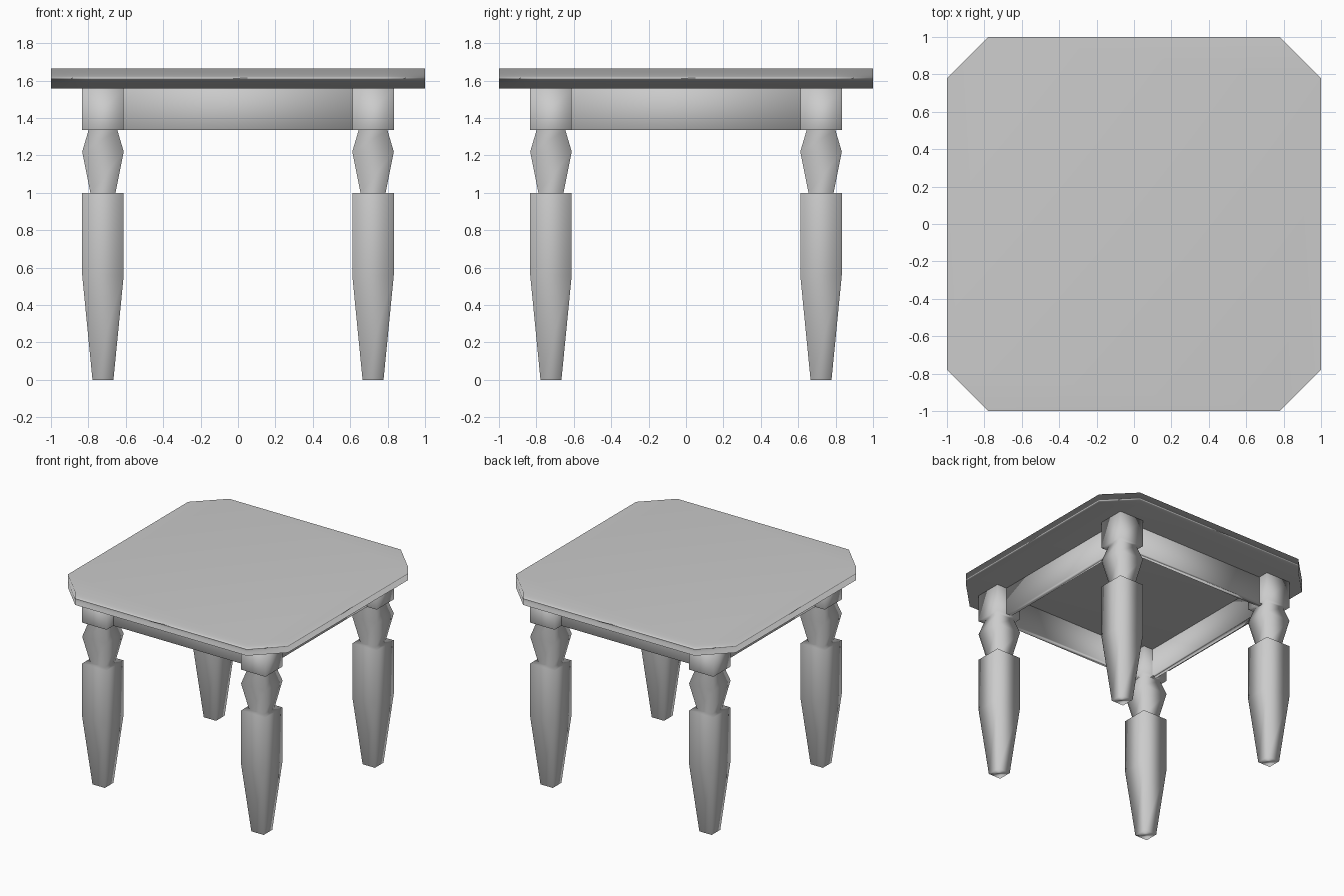
import bpy, bmesh

if "Cube" in bpy.data.objects:
    bpy.data.objects.remove(bpy.data.objects["Cube"])

grey = bpy.data.materials.new("plain grey")
grey.diffuse_color = (0.6, 0.6, 0.6, 1)
grey.use_nodes = True
grey.node_tree.nodes["Principled BSDF"].inputs["Base Color"].default_value = grey.diffuse_color


def loft(name, rings, loc=(0, 0, 0), loop=False):
    """Join rings of points into a soft-shaded solid, or a closed frame."""
    bm = bmesh.new()
    rows = [[bm.verts.new(p) for p in ring] for ring in rings]
    pairs = list(zip(rows, rows[1:] + rows[:1])) if loop else list(zip(rows, rows[1:]))
    for a, b in pairs:
        n = len(a)
        for i in range(n):
            j = (i + 1) % n
            bm.faces.new((a[i], a[j], b[j], b[i]))
    if not loop:
        bm.faces.new(rows[0][::-1])
        bm.faces.new(rows[-1])
    bmesh.ops.recalc_face_normals(bm, faces=bm.faces[:])
    for f in bm.faces:
        f.smooth = True
    mesh = bpy.data.meshes.new(name)
    bm.to_mesh(mesh)
    bm.free()
    mesh.materials.append(grey)
    ob = bpy.data.objects.new(name, mesh)
    ob.location = loc
    bpy.context.collection.objects.link(ob)
    # Large faces lead the soft shading
    ob.modifiers.new("soft_shading", 'WEIGHTED_NORMAL').mode = 'FACE_AREA'
    return ob


def square(h, z):
    return [(-h, -h, z), (h, -h, z), (h, h, z), (-h, h, z)]


def octagon(h, k, z):
    return [(-k, -h, z), (k, -h, z), (h, -k, z), (h, k, z),
            (k, h, z), (-k, h, z), (-h, k, z), (-h, -k, z)]


TOP, UNDER, LOW = 1.666, 1.558, 1.335

# Table top with clipped corners
loft("table_top", [octagon(1, 0.78, UNDER), octagon(1, 0.78, TOP)])

# Square apron frame under the top
loft("apron", [square(0.745, LOW), square(0.745, UNDER),
               square(0.695, UNDER), square(0.695, LOW)], loop=True)

# Four shaped legs: (half width, height)
profile = [(0.056, 0), (0.111, 0.56), (0.111, 0.999), (0.067, 0.999),
           (0.111, 1.22), (0.077, LOW), (0.111, LOW), (0.111, UNDER)]
for sy, depth in ((-1, "front"), (1, "back")):
    for sx, side in ((-1, "left"), (1, "right")):
        loft(f"{depth}_{side}_leg", [square(h, z) for h, z in profile],
             (0.722 * sx, 0.722 * sy, 0))
